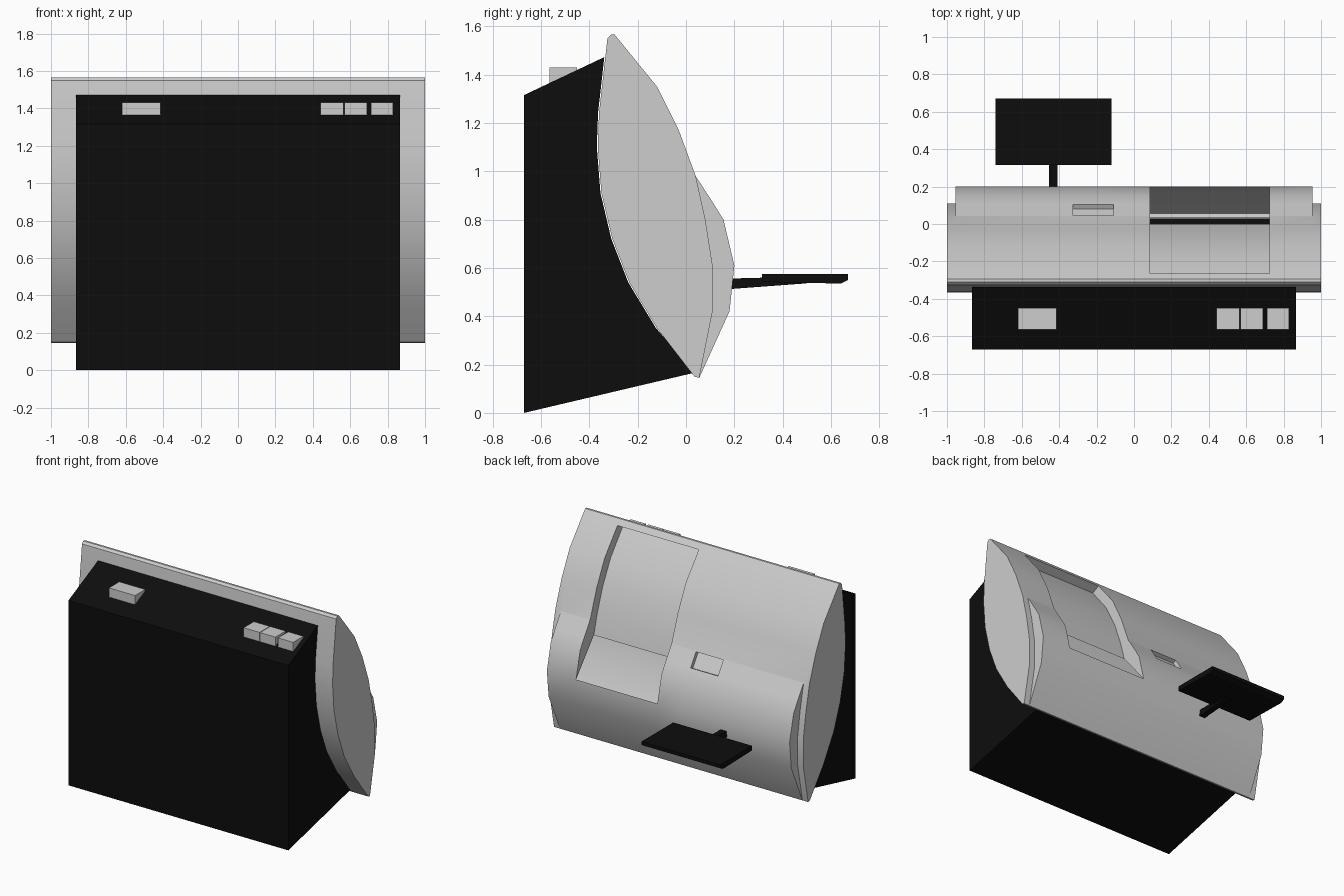
import bpy
import bmesh

cube = bpy.data.objects.get("Cube")
if cube:
    bpy.data.objects.remove(cube)


def material(name, value):
    m = bpy.data.materials.new(name)
    m.use_nodes = True
    colour = (value, value, value, 1)
    m.diffuse_color = colour
    m.node_tree.nodes["Principled BSDF"].inputs["Base Color"].default_value = colour
    return m


light = material("light grey", 0.61)
black = material("black", 0.004)


def strip(bm, path, x0, x1):
    """Sweep an open (y, z) path between two x positions."""
    for (ya, za), (yb, zb) in zip(path, path[1:]):
        bm.faces.new([bm.verts.new(c) for c in
                      ((x0, ya, za), (x1, ya, za), (x1, yb, zb), (x0, yb, zb))])


def cap(bm, outline, x):
    bm.faces.new([bm.verts.new((x, y, z)) for y, z in outline])


def finish(bm, name, mat, smooth=False):
    bmesh.ops.remove_doubles(bm, verts=bm.verts, dist=0.0005)
    bmesh.ops.recalc_face_normals(bm, faces=bm.faces)
    mesh = bpy.data.meshes.new(name)
    bm.to_mesh(mesh)
    bm.free()
    mesh.materials.append(mat)
    ob = bpy.data.objects.new(name, mesh)
    bpy.context.collection.objects.link(ob)
    if smooth:
        bpy.ops.object.select_all(action='DESELECT')
        bpy.context.view_layer.objects.active = ob
        ob.select_set(True)
        bpy.ops.object.shade_smooth_by_angle(angle=0.52)
    return ob


def prism(name, outline, x0, x1, mat):
    bm = bmesh.new()
    strip(bm, outline + outline[:1], x0, x1)
    cap(bm, outline, x0)
    cap(bm, outline, x1)
    return finish(bm, name, mat)


# Housing profiles in (y, z), all running downwards
crest = [(-.325, 1.55), (-.31, 1.565), (-.295, 1.565), (-.265, 1.528)]
back = [(-.265, 1.528), (-.12, 1.35), (-.03, 1.17), (.04, .98)]
tail = [(.04, .98), (.08, .8), (.11, .61), (.11, .42), (.055, .145)]
bulge_top = [(.04, .98), (.045, .972)]
slot_face = [(.045, .972), (.105, .88)]
bulge_mid = [(.105, .88), (.155, .8), (.2, .61)]
bulge_low = [(.2, .61), (.18, .42), (.055, .145)]
front = [(-.325, 1.55), (-.36, 1.24), (-.365, 1.1), (-.35, .91), (-.305, .72),
         (-.235, .54), (-.12, .35), (.035, .15), (.055, .145)]
bulge = bulge_top + slot_face[1:] + bulge_mid[1:] + bulge_low[1:]

# Recess linings
panel = [(-.265, 1.528), (-.325, 1.5), (-.19, 1.33), (-.1, 1.16), (-.035, .98), (0, .85)]
pocket = [(.045, .972), (.02, .96), (.08, .868), (.105, .88)]

# Sections along the housing, each with its own set of rear surfaces
plain = [back, bulge]
sections = [
    (-1, -.955, [back, tail]),
    (-.955, -.325, plain),
    (-.325, -.11, [back, bulge_top, pocket, bulge_mid, bulge_low]),
    (-.11, .085, plain),
    (.085, .725, [panel, bulge_low]),
    (.725, .955, plain),
    (.955, 1, [back, tail]),
]
bm = bmesh.new()
for x0, x1, surfaces in sections:
    for path in [crest, front] + surfaces:
        strip(bm, path, x0, x1)
for side in (-1, 1):
    cap(bm, crest + back[1:] + tail[1:] + front[-2:0:-1], side)
    cap(bm, bulge + tail[-2:0:-1], side * .955)
for x in (.085, .725):
    cap(bm, back + bulge[1:5] + panel[:0:-1], x)
for x in (-.325, -.11):
    cap(bm, pocket, x)
finish(bm, "housing", light, smooth=True)

# Black base cabinet, its rear following the housing front
rear = [(y - .004, z) for y, z in front[1:7]]
prism("cabinet", [(-.67, 0), (-.67, 1.315), (-.338, 1.472)] + rear
      + [(0, .21), (.03, .165)], -.865, .865, black)

# Buttons on the sloping top
for i, (x0, x1) in enumerate([(-.62, -.415), (.44, .565), (.57, .69), (.71, .83)]):
    prism(f"button_{i + 1}", [(-.565, 1.35), (-.565, 1.43), (-.45, 1.43), (-.45, 1.35)],
          x0, x1, light)

# Rear display tray and its arm
prism("tray", [(.315, .575), (.67, .575), (.67, .55), (.64, .535), (.315, .542)],
      -.74, -.12, black)
prism("tray_arm", [(.15, .555), (.34, .56), (.5, .536), (.15, .51)], -.455, -.41, black)
